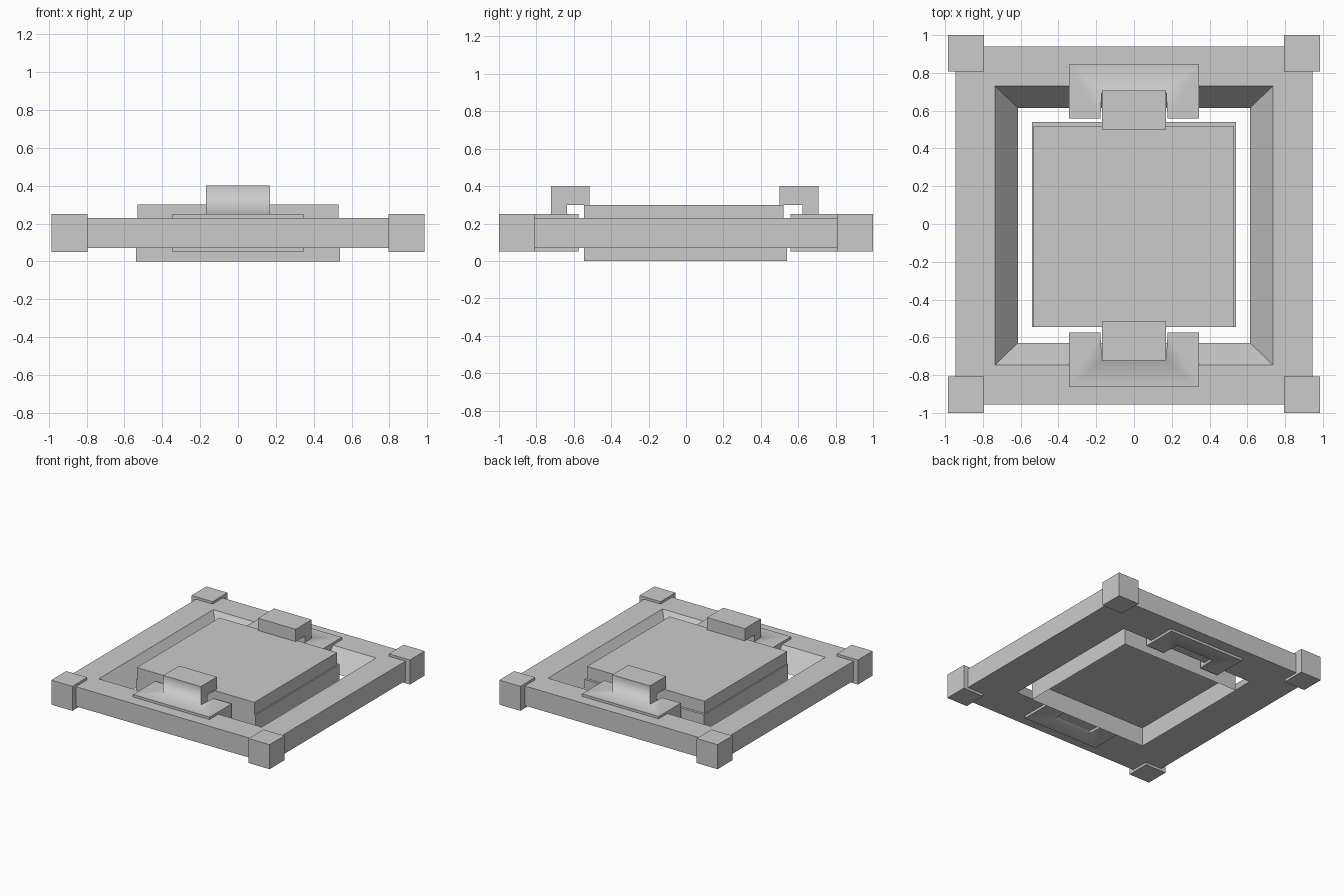
import bpy, bmesh

old = bpy.data.objects.get("Cube")
if old:
    bpy.data.objects.remove(old, do_unlink=True)

grey = bpy.data.materials.new("plain_grey")
grey.use_nodes = True
grey.diffuse_color = (0.6, 0.6, 0.6, 1)
grey.node_tree.nodes["Principled BSDF"].inputs["Base Color"].default_value = (0.6, 0.6, 0.6, 1)


def finish(bm, name):
    bmesh.ops.recalc_face_normals(bm, faces=bm.faces)
    mesh = bpy.data.meshes.new(name)
    bm.to_mesh(mesh)
    bm.free()
    mesh.materials.append(grey)
    obj = bpy.data.objects.new(name, mesh)
    bpy.context.collection.objects.link(obj)
    return obj


def add_box(bm, x0, x1, y0, y1, z0, z1):
    verts = bmesh.ops.create_cube(bm, size=1)["verts"]
    for v in verts:
        v.co = (x1 if v.co.x > 0 else x0, y1 if v.co.y > 0 else y0, z1 if v.co.z > 0 else z0)
    return verts


def box(name, *bounds):
    bm = bmesh.new()
    add_box(bm, *bounds)
    return finish(bm, name)


# Border frame: rectangular loops bridged, with a sloping inner side
MID = -0.0075
bm = bmesh.new()
loops = []
for hx, hy, z in ((0.945, 0.948, 0.07), (0.945, 0.948, 0.23),
                  (0.735, 0.738, 0.23), (0.615, 0.622, 0.07)):
    loops.append([bm.verts.new((sx * hx, MID + sy * hy, z))
                  for sx, sy in ((-1, -1), (1, -1), (1, 1), (-1, 1))])
for i in range(4):
    a, b = loops[i], loops[(i + 1) % 4]
    for j in range(4):
        k = (j + 1) % 4
        bm.faces.new((a[j], a[k], b[k], b[j]))
finish(bm, "border_frame")

# Corner blocks
for side, sx in (("right", -1), ("left", 1)):
    for end, sy in (("front", -1), ("back", 1)):
        xs = sorted((sx * 0.795, sx * 0.985))
        ys = sorted((sy * 0.808, sy * 1.0))
        box(f"{end}_{side}_corner_block", *xs, *ys, 0.05, 0.25)

# Centre slab and the hollow base below it
box("centre_slab", -0.532, 0.53, -0.545, 0.52, 0.2, 0.3)
bm = bmesh.new()
add_box(bm, -0.54, 0.54, -0.545, 0.54, 0, 0.2)
bm.normal_update()
under = [f for f in bm.faces if f.normal.z < -0.9]
bmesh.ops.inset_region(bm, faces=under, thickness=0.008)
for v in under[0].verts:
    v.co.z = 0.15
finish(bm, "hollow_base")


# Bracket: a notched plate with a hook rising out of the notch
def bracket(name, s):
    bm = bmesh.new()
    cache = {}

    def vert(x, y, z):
        key = (x, y, z)
        if key not in cache:
            cache[key] = bm.verts.new((x, MID + s * y, z))
        return cache[key]

    def face(*points):
        bm.faces.new([vert(*p) for p in points])

    W, NOTCH, H = 0.345, 0.178, 0.17
    OUT, ROOT, IN = 0.853, 0.715, 0.567
    LOW, TOP, UNDER = 0.05, 0.25, 0.15

    # Flat plate faces and outer walls
    for z in (LOW, TOP):
        face((-W, OUT, z), (W, OUT, z), (H, ROOT, z), (-H, ROOT, z))
        for m in (-1, 1):
            face((m * W, OUT, z), (m * H, ROOT, z), (m * NOTCH, IN, z), (m * W, IN, z))
    face((-W, OUT, LOW), (W, OUT, LOW), (W, OUT, TOP), (-W, OUT, TOP))
    for m in (-1, 1):
        face((m * W, OUT, LOW), (m * W, IN, LOW), (m * W, IN, TOP), (m * W, OUT, TOP))
        face((m * W, IN, LOW), (m * NOTCH, IN, LOW), (m * NOTCH, IN, TOP), (m * W, IN, TOP))
        face((m * NOTCH, IN, LOW), (m * H, ROOT, LOW), (m * H, ROOT, UNDER),
             (m * H, ROOT, TOP), (m * NOTCH, IN, TOP))
    face((-H, ROOT, LOW), (H, ROOT, LOW), (H, ROOT, UNDER), (-H, ROOT, UNDER))

    # Hook profile swept across the notch
    hook = [(ROOT, UNDER), (0.63, UNDER), (0.63, 0.3), (0.508, 0.3),
            (0.508, 0.4), (ROOT, 0.4), (ROOT, TOP)]
    for (y0, z0), (y1, z1) in zip(hook, hook[1:]):
        face((-H, y0, z0), (H, y0, z0), (H, y1, z1), (-H, y1, z1))
    for m in (-1, 1):
        face(*[(m * H, y, z) for y, z in hook])

    bmesh.ops.recalc_face_normals(bm, faces=bm.faces)
    # Only the root lines of the hook blend softly
    soft = {frozenset((vert(-H, ROOT, z), vert(H, ROOT, z))) for z in (LOW, TOP)}
    for f in bm.faces:
        f.smooth = True
    for e in bm.edges:
        e.smooth = frozenset(e.verts) in soft or e.calc_face_angle(0) < 0.5
    return finish(bm, name)


bracket("front_bracket", -1)
bracket("back_bracket", 1)
